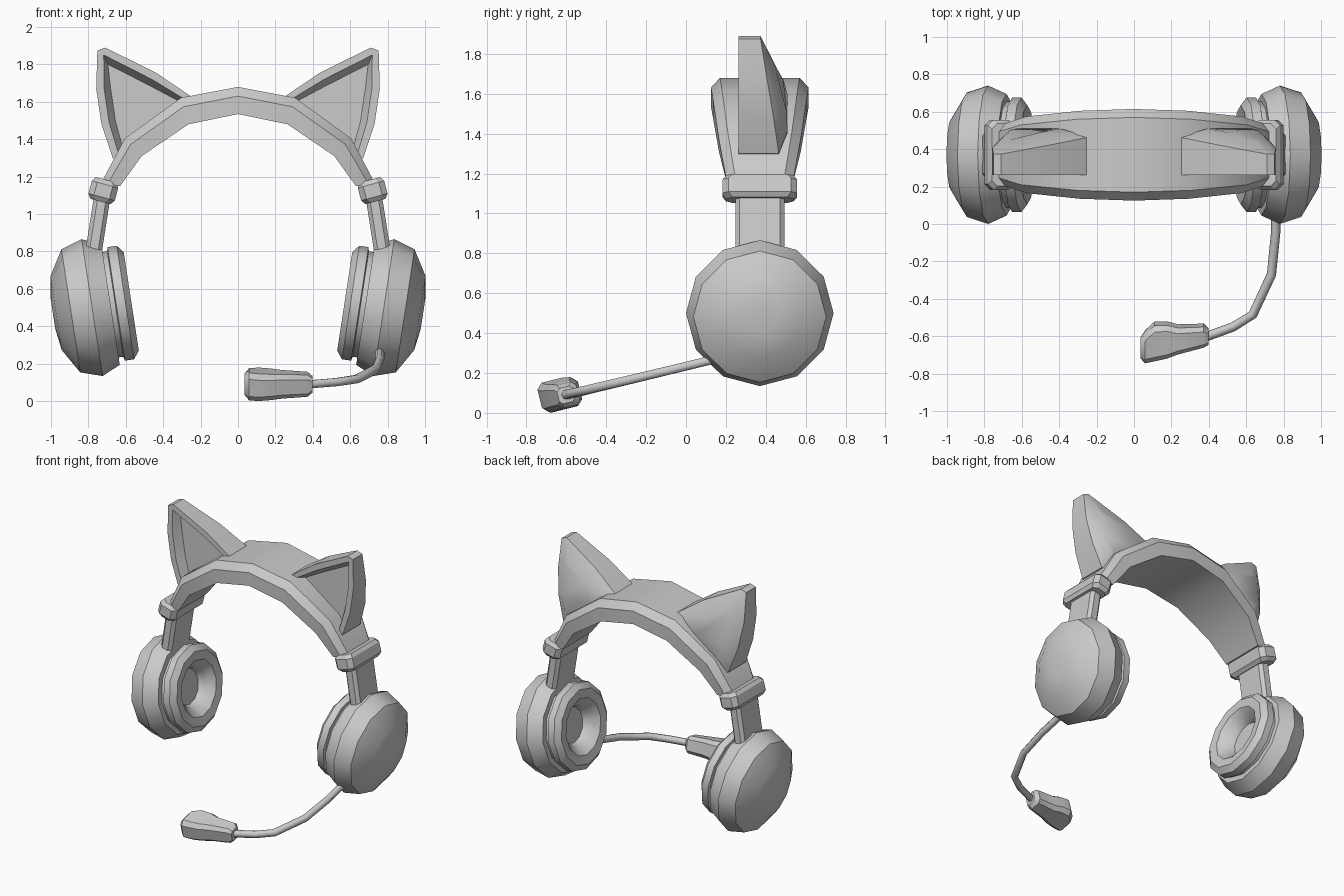
import bpy, bmesh, math
from mathutils import Vector as V

if "Cube" in bpy.data.objects:
    bpy.data.objects.remove(bpy.data.objects["Cube"])

YC = 0.37  # depth of the headband centre line
gray = bpy.data.materials.new("plain_gray")
gray.diffuse_color = (0.6, 0.6, 0.6, 1)
gray.use_nodes = True
gray.node_tree.nodes["Principled BSDF"].inputs["Base Color"].default_value = gray.diffuse_color


def finish(name, bm, mirror, angle=35):
    bmesh.ops.recalc_face_normals(bm, faces=bm.faces)
    me = bpy.data.meshes.new(name)
    bm.to_mesh(me)
    bm.free()
    me.materials.append(gray)
    me.shade_smooth()
    me.set_sharp_from_angle(angle=math.radians(angle))
    ob = bpy.data.objects.new(name, me)
    bpy.context.collection.objects.link(ob)
    if mirror:
        ob.modifiers.new("mirror", 'MIRROR').use_mirror_merge = False
    return ob


def loft(name, rings, mirror=False, angle=35):
    """Skin a list of equal-length rings and cap both ends."""
    bm = bmesh.new()
    rows = [[bm.verts.new(p) for p in r] for r in rings]
    n = len(rows[0])
    for a, b in zip(rows, rows[1:]):
        for i in range(n):
            j = (i + 1) % n
            bm.faces.new((a[i], a[j], b[j], b[i]))
    bm.faces.new(rows[0])
    bm.faces.new(rows[-1])
    return finish(name, bm, mirror, angle)


def octagon(c, a, b, ha, hb, ch):
    """Rectangle with cut corners, spanned by directions a and b."""
    pts = [(ha, hb - ch), (ha - ch, hb), (ch - ha, hb), (-ha, hb - ch),
           (-ha, ch - hb), (ch - ha, -hb), (ha - ch, -hb), (ha, ch - hb)]
    return [c + a * p + b * q for p, q in pts]


Y = V((0, 1, 0))

# Ear cups and pads: 12-sided turned shapes on a tilted axis
tilt = math.radians(8.7)
U = V((math.cos(tilt), 0, -math.sin(tilt)))
W = V((math.sin(tilt), 0, math.cos(tilt)))
C = V((0.78, YC, 0.5))


def turned(name, profile):
    rings = []
    for u, r in profile:
        rings.append([C + U * u + (W * math.cos(a) + Y * math.sin(a)) * r
                      for a in (math.tau * i / 12 for i in range(12))])
    return loft(name, rings, True)


turned("ear_cup", [(-0.10, 0.27), (-0.10, 0.325), (0, 0.37), (0.115, 0.333),
                   (0.195, 0.2), (0.212, 0.08)])
turned("ear_pad", [(-0.05, 0.285), (-0.125, 0.285), (-0.13, 0.307), (-0.18, 0.307),
                   (-0.212, 0.265), (-0.205, 0.2), (-0.15, 0.14), (-0.11, 0.125)])

# Sliding stalks between cup and collar
loft("stalk", [octagon(V((x, YC, z)), U, Y, 0.046, 0.123, 0.022)
               for x, z in ((0.775, 0.78), (0.725, 1.1))], True, 25)

# Collars at the ends of the headband
t = math.radians(15)
side, up = V((math.cos(t), 0, math.sin(t))), V((-math.sin(t), 0, math.cos(t)))
loft("collar", [octagon(V((0.72, YC, 1.125)) + up * h, side, Y, hx, hy, 0.03)
                for h, hx, hy in ((-0.06, 0.055, 0.168), (-0.035, 0.073, 0.187),
                                  (0.035, 0.073, 0.187), (0.06, 0.058, 0.168))], True, 30)

# Headband: inner point, outer point and half width at each station
half = [((0, 1.535), (0, 1.68), 0.245), ((0.265, 1.48), (0.305, 1.622), 0.235),
        ((0.515, 1.31), (0.605, 1.405), 0.205), ((0.63, 1.15), (0.735, 1.16), 0.165)]
stations = [(s, h) for s, h in [(-1, h) for h in half[:0:-1]] + [(1, h) for h in half]]
rings = []
for s, (a, b, w) in stations:
    a, b = V((s * a[0], YC, a[1])), V((s * b[0], YC, b[1]))
    m = a.lerp(b, 0.66)
    rings.append([a - Y * w, m - Y * w, b - Y * (w - 0.045),
                  b + Y * (w - 0.045), m + Y * w, a + Y * w])
loft("headband", rings, False, 32)

# Cat ears: outline extruded to a domed back, with a recessed front
outline = [(0.71, 1.89), (0.752, 1.875), (0.758, 1.67), (0.73, 1.48), (0.67, 1.30),
           (0.60, 1.28), (0.45, 1.38), (0.30, 1.50), (0.24, 1.622), (0.44, 1.757)]
tip, mid = V((0.73, 1.88)), V((0.58, 1.56))
bm = bmesh.new()
front, back, dome = [], [], []
for x, z in outline:
    p = V((x, z))
    d = min(1, (p - tip).length / 0.55)
    front.append(bm.verts.new((x, 0.262, z)))
    back.append(bm.verts.new((x, 0.37 + 0.095 * d, z)))
    q = mid.lerp(p, 0.55)
    e = min(1, (q - tip).length / 0.4)
    dome.append(bm.verts.new((q.x, 0.38 + 0.13 * e ** 0.7, q.y)))
n = len(outline)
for a, b in ((front, back), (back, dome)):
    for i in range(n):
        j = (i + 1) % n
        bm.faces.new((a[i], a[j], b[j], b[i]))
bm.faces.new(dome)
face = bm.faces.new(front)
bmesh.ops.recalc_face_normals(bm, faces=bm.faces)
bmesh.ops.inset_individual(bm, faces=[face], thickness=0.042)
bmesh.ops.inset_individual(bm, faces=[face], thickness=0.035, depth=-0.06)
finish("cat_ear", bm, True, 38)

# Microphone boom: thin six-sided tube along a bent path
path = [V(p) for p in ((0.757, 0.14, 0.268), (0.757, -0.05, 0.222), (0.735, -0.27, 0.169),
                       (0.635, -0.485, 0.118), (0.53, -0.55, 0.102), (0.36, -0.612, 0.088))]
rings = []
for i, p in enumerate(path):
    d = (path[min(i + 1, len(path) - 1)] - path[max(i - 1, 0)]).normalized()
    s = d.cross(V((0, 0, 1))).normalized()
    n_up = s.cross(d)
    rings.append([p + (s * math.cos(k * math.tau / 6) + n_up * math.sin(k * math.tau / 6)) * 0.025
                  for k in range(6)])
loft("mic_boom", rings, False, 65)

# Microphone head: cut-corner sections (x, centre y, half depth, half height), slightly rolled
roll = math.radians(14)
ra, rb = V((0, math.cos(roll), math.sin(roll))), V((0, -math.sin(roll), math.cos(roll)))
loft("microphone", [octagon(V((x, y, 0.09)), ra, rb, h, hz, 0.38 * min(h, hz))
                    for x, y, h, hz in ((0.398, -0.602, 0.04, 0.04), (0.372, -0.597, 0.057, 0.06),
                                        (0.235, -0.617, 0.073, 0.067), (0.175, -0.62, 0.092, 0.071),
                                        (0.11, -0.628, 0.098, 0.075), (0.06, -0.656, 0.08, 0.076),
                                        (0.034, -0.662, 0.05, 0.05))], False, 35)
